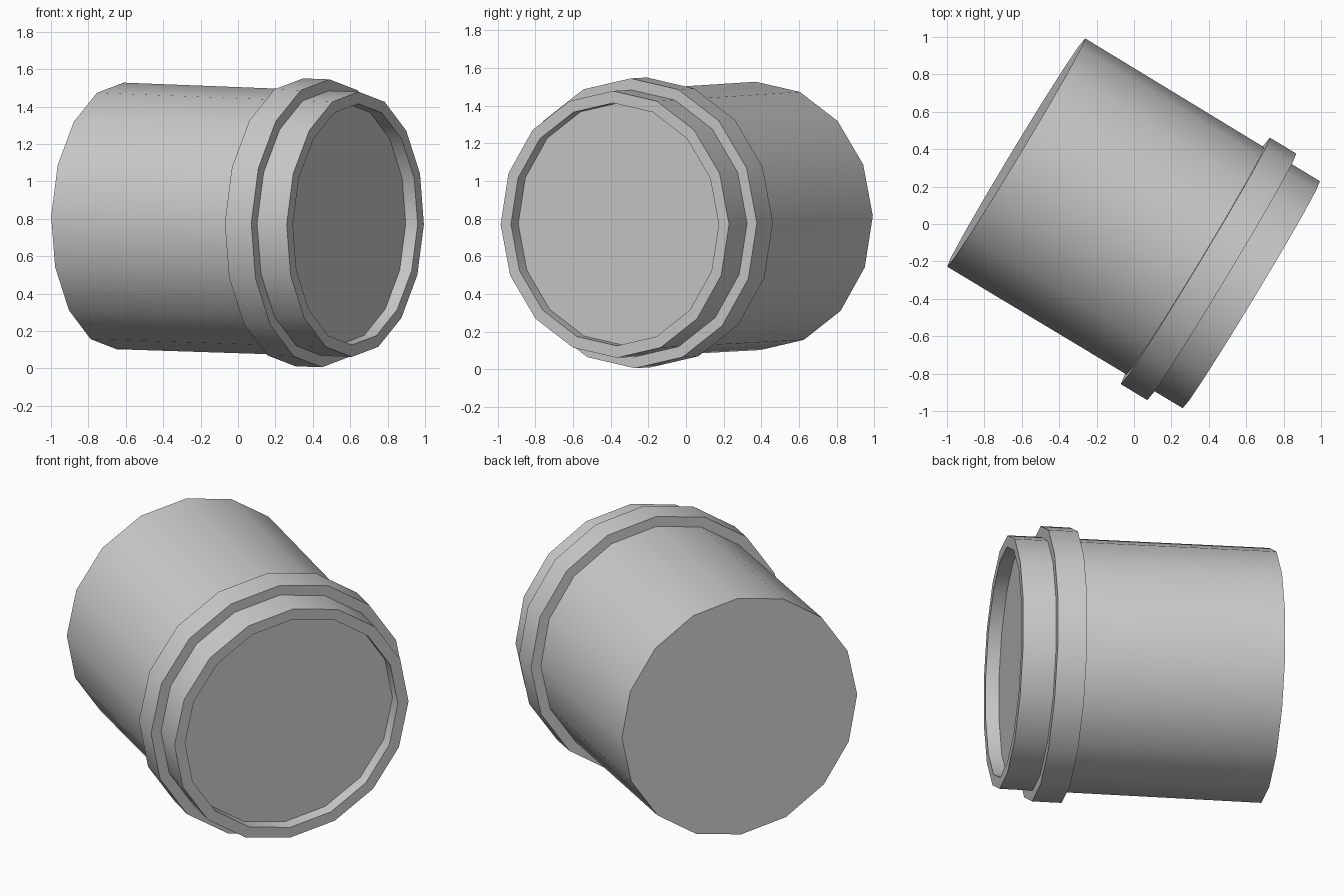
import bpy, bmesh, math
from mathutils import Vector, Matrix

if "Cube" in bpy.data.objects:
    bpy.data.objects.remove(bpy.data.objects["Cube"])

SIDES = 16
BACK = Vector((-0.63, 0.382, 0.815))
FRONT = Vector((0.627, -0.378, 0.77))
AXIS = (FRONT - BACK).normalized()
SIDE = AXIS.cross(Vector((0, 0, 1))).normalized()
UP = SIDE.cross(AXIS)
LENGTH = (FRONT - BACK).length


def lathe(name, profile, closed=False):
    """Sweep (distance along axis, radius) points into a 16-sided solid."""
    bm = bmesh.new()
    rings = []
    for dist, rad in profile:
        ring = []
        for i in range(SIDES):
            a = 2 * math.pi * i / SIDES
            ring.append(bm.verts.new(BACK + AXIS * dist + rad * (SIDE * math.cos(a) + UP * math.sin(a))))
        rings.append(ring)
    pairs = list(zip(rings, rings[1:]))
    if closed:
        pairs.append((rings[-1], rings[0]))
    else:
        bm.faces.new(rings[0])
        bm.faces.new(rings[-1])
    for r, s in pairs:
        for i in range(SIDES):
            j = (i + 1) % SIDES
            bm.faces.new((r[i], r[j], s[j], s[i]))
    bmesh.ops.recalc_face_normals(bm, faces=bm.faces)
    mesh = bpy.data.meshes.new(name)
    bm.to_mesh(mesh)
    bm.free()
    obj = bpy.data.objects.new(name, mesh)
    bpy.context.collection.objects.link(obj)
    bpy.ops.object.select_all(action='DESELECT')
    obj.select_set(True)
    bpy.context.view_layer.objects.active = obj
    bpy.ops.object.shade_smooth_by_angle(angle=math.radians(40))
    return obj


# Cylindrical body with a shallow recess in the front end
lathe("canister_body", [(0, 0.713), (LENGTH, 0.709),
                        (LENGTH, 0.645), (LENGTH - 0.075, 0.645)])

# Raised collar near the front
lathe("collar_ring", [(1.12, 0.69), (1.12, 0.77), (1.285, 0.77), (1.285, 0.69)], closed=True)
